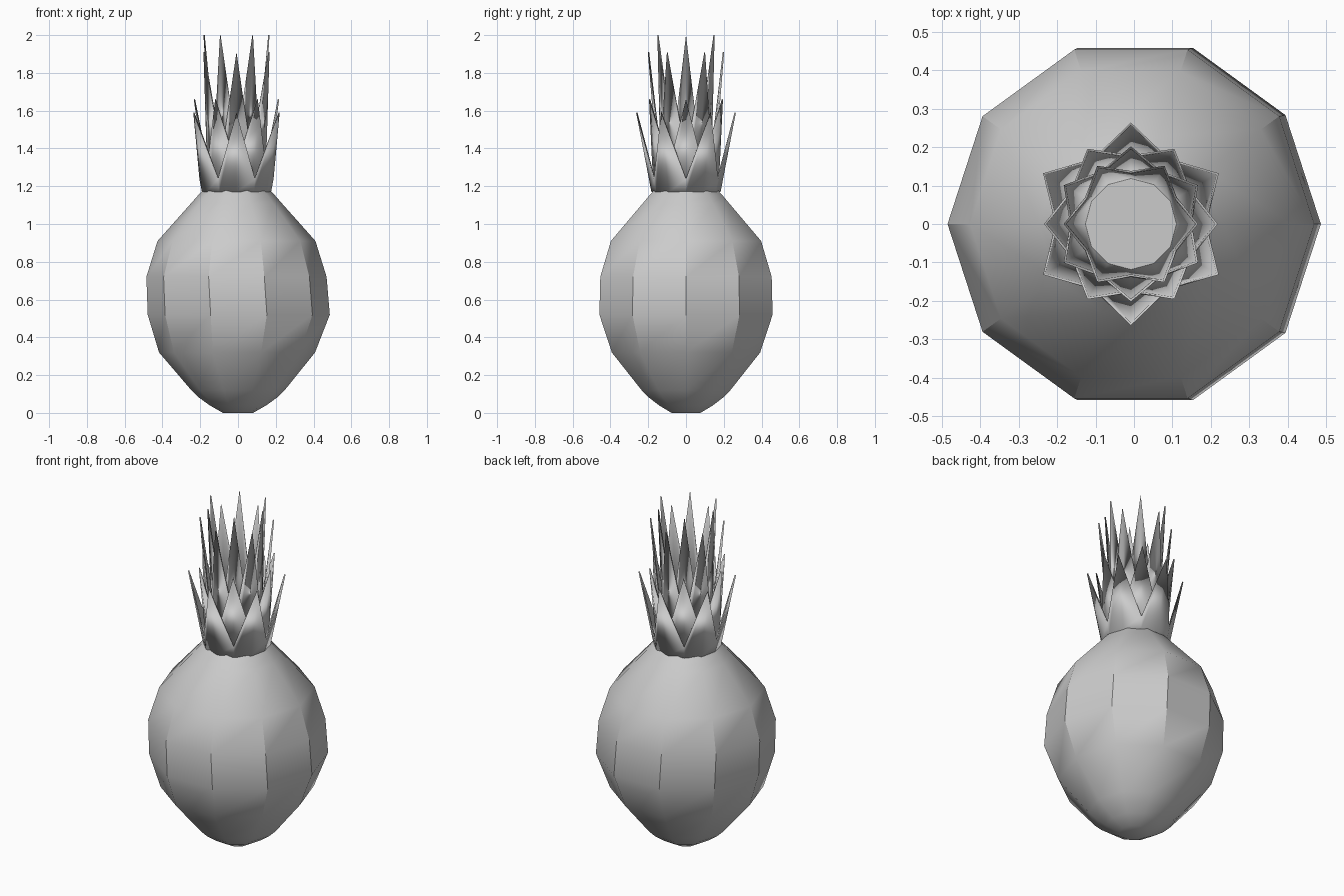
import bpy, bmesh
from math import cos, sin, pi

if "Cube" in bpy.data.objects:
    bpy.data.objects.remove(bpy.data.objects["Cube"])


def finish(bm, name):
    bmesh.ops.recalc_face_normals(bm, faces=bm.faces)
    mesh = bpy.data.meshes.new(name)
    bm.to_mesh(mesh)
    bm.free()
    ob = bpy.data.objects.new(name, mesh)
    bpy.context.collection.objects.link(ob)
    bpy.ops.object.select_all(action='DESELECT')
    ob.select_set(True)
    bpy.context.view_layer.objects.active = ob
    bpy.ops.object.shade_smooth_by_angle(angle=33 * pi / 180)
    return ob


def bridge(bm, a, b):
    n = len(a)
    for i in range(n):
        bm.faces.new((a[i], a[(i + 1) % n], b[(i + 1) % n], b[i]))


# Fruit body: ten-sided stacked rings (radius, height, x shift)
profile = [(.08, 0, 0), (.15, .04, 0), (.205, .08, 0), (.247, .12, 0),
           (.413, .32, -.005), (.482, .52, .004), (.477, .72, -.008),
           (.418, .91, -.008), (.24, 1.11, -.008), (.205, 1.15, -.008),
           (.167, 1.19, -.008), (.125, 1.225, -.008)]
bm = bmesh.new()
rings = [[bm.verts.new((r * cos(i * pi / 5) + dx, r * sin(i * pi / 5), z))
          for i in range(10)] for r, z, dx in profile]
for lower, upper in zip(rings, rings[1:]):
    bridge(bm, lower, upper)
bm.faces.new(rings[0])
bm.faces.new(rings[-1])
finish(bm, "fruit_body")


# Leaf crown: nested zigzag collars, six spikes each, alternate layers turned
def leaf_ring(name, base_r, valley_z, tip_r, tip_z, turned):
    base_z = 1.17
    valley_r = base_r + (tip_r - base_r) * (valley_z - base_z) / (tip_z - base_z)
    bm = bmesh.new()
    base, top = [], []
    for i in range(12):
        a = i * pi / 6
        is_tip = (i % 2 == 1) == turned
        r, z = (tip_r, tip_z) if is_tip else (valley_r, valley_z)
        base.append(bm.verts.new((base_r * cos(a) - .008, base_r * sin(a), base_z)))
        top.append(bm.verts.new((r * cos(a) - .008, r * sin(a), z)))
    bridge(bm, base, top)
    ob = finish(bm, name)
    mod = ob.modifiers.new("thickness", 'SOLIDIFY')
    mod.thickness = .007
    mod.offset = -1


leaf_ring("outer_leaves", .176, 1.24, .257, 1.59, True)
leaf_ring("second_leaves", .160, 1.31, .226, 1.66, False)
leaf_ring("third_leaves", .142, 1.37, .202, 1.91, True)
leaf_ring("inner_leaves", .122, 1.42, .175, 2.0, False)
